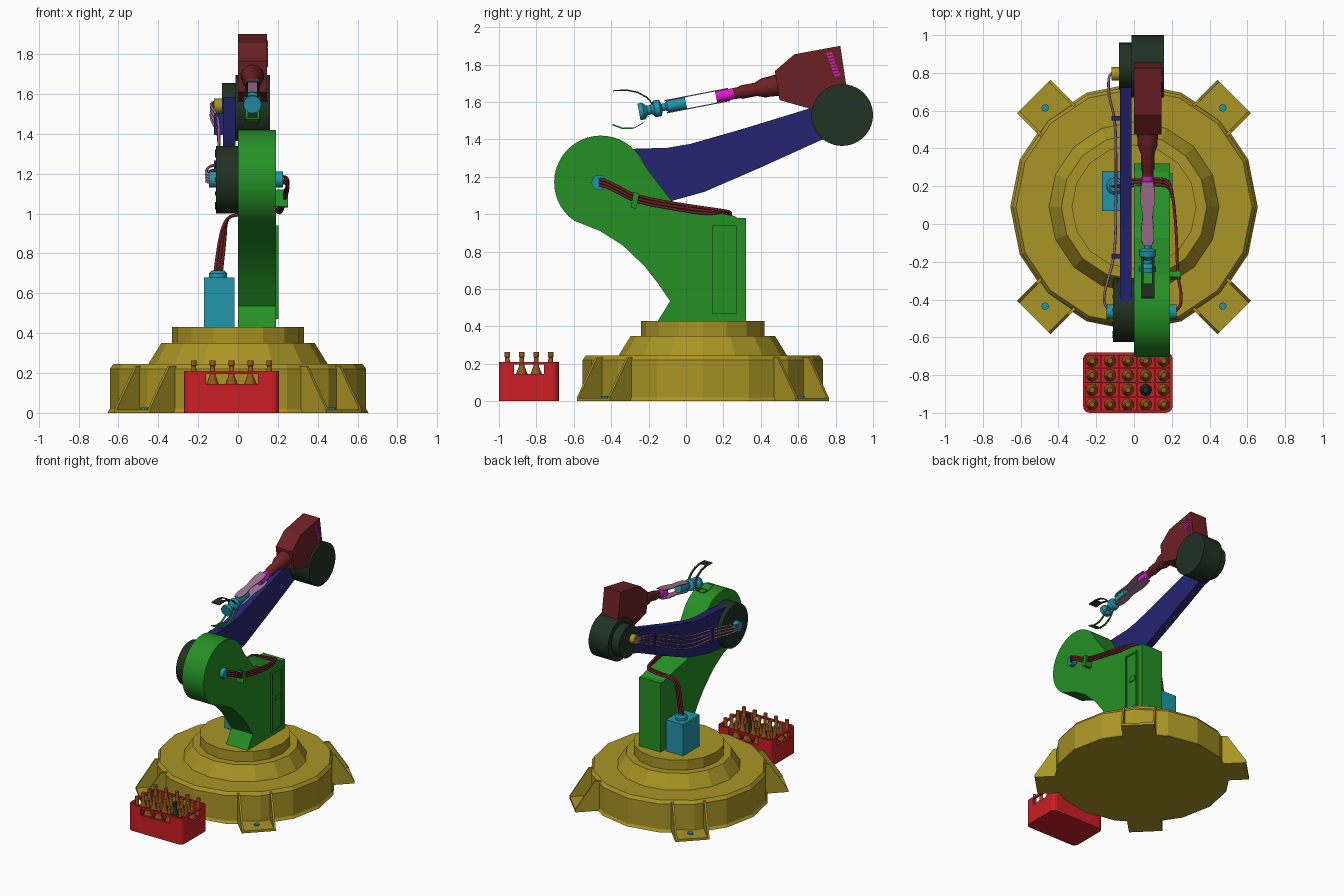
import bpy, bmesh, math
from mathutils import Vector, Matrix

cube = bpy.data.objects.get("Cube")
if cube:
    bpy.data.objects.remove(cube, do_unlink=True)


def material(name, *rgb):
    m = bpy.data.materials.new(name)
    m.use_nodes = True
    m.diffuse_color = (*rgb, 1)
    m.node_tree.nodes["Principled BSDF"].inputs["Base Color"].default_value = (*rgb, 1)
    return m


gold = material("ochre", 0.40, 0.30, 0.018)
green = material("green", 0.018, 0.28, 0.018)
blue = material("navy", 0.018, 0.018, 0.17)
dark = material("dark_green", 0.014, 0.032, 0.016)
maroon = material("maroon", 0.15, 0.015, 0.017)
cyan = material("cyan", 0.015, 0.30, 0.40)
pink = material("mauve", 0.37, 0.17, 0.30)
magenta = material("magenta", 0.72, 0.01, 0.68)
red = material("red", 0.60, 0.013, 0.018)
brown = material("brown", 0.30, 0.10, 0.01)


def finish(name, bm, mat, matrix=None, smooth=0):
    bmesh.ops.recalc_face_normals(bm, faces=bm.faces)
    me = bpy.data.meshes.new(name)
    bm.to_mesh(me)
    bm.free()
    if matrix:
        me.transform(matrix)
    me.materials.append(mat)
    ob = bpy.data.objects.new(name, me)
    bpy.context.collection.objects.link(ob)
    bpy.ops.object.select_all(action="DESELECT")
    ob.select_set(True)
    bpy.context.view_layer.objects.active = ob
    if smooth:
        bpy.ops.object.shade_smooth_by_angle(angle=math.radians(smooth))
    return ob


def frame(u, v, w, origin=(0, 0, 0)):
    m = Matrix((u, v, w)).transposed().to_4x4()
    m.translation = origin
    return m


SIDE = frame((0, 1, 0), (0, 0, 1), (1, 0, 0))   # profile in y,z extruded along x
FLAT = Matrix.Identity(4)                       # profile in x,y extruded along z


def prism(name, pts, lo, hi, mat, matrix=SIDE, smooth=0):
    bm = bmesh.new()
    a = [bm.verts.new((u, v, lo)) for u, v in pts]
    b = [bm.verts.new((u, v, hi)) for u, v in pts]
    bm.faces.new(a[::-1])
    bm.faces.new(b)
    for i in range(len(a)):
        j = (i + 1) % len(a)
        bm.faces.new((a[i], a[j], b[j], b[i]))
    return finish(name, bm, mat, matrix, smooth)


def box(name, x, y, z, mat):
    return prism(name, [(x[0], y[0]), (x[1], y[0]), (x[1], y[1]), (x[0], y[1])], *z, mat, FLAT)


def lathe(name, profile, origin, axis, mat, segs=24, smooth=35):
    bm = bmesh.new()
    rings = [[bm.verts.new((r * math.cos(t * math.tau / segs), r * math.sin(t * math.tau / segs), h))
              for t in range(segs)] for r, h in profile]
    for p, q in zip(rings, rings[1:]):
        for i in range(segs):
            j = (i + 1) % segs
            bm.faces.new((p[i], p[j], q[j], q[i]))
    bm.faces.new(rings[0][::-1])
    bm.faces.new(rings[-1])
    rot = Vector((0, 0, 1)).rotation_difference(Vector(axis)).to_matrix().to_4x4()
    return finish(name, bm, mat, Matrix.Translation(origin) @ rot, smooth)


def disc(name, r, x0, x1, y, z, mat, segs=40):
    return lathe(name, [(r, x0), (r, x1)], (0, y, z), (1, 0, 0), mat, segs)


def cable(name, pts, r, mat):
    cu = bpy.data.curves.new(name, "CURVE")
    cu.dimensions, cu.bevel_depth, cu.bevel_resolution = "3D", r, 1
    sp = cu.splines.new("NURBS")
    sp.points.add(len(pts) - 1)
    for p, co in zip(sp.points, pts):
        p.co = (*co, 1)
    sp.use_endpoint_u, sp.order_u, sp.resolution_u = True, 3, 5
    ob = bpy.data.objects.new(name, cu)
    bpy.context.collection.objects.link(ob)
    bpy.ops.object.select_all(action="DESELECT")
    ob.select_set(True)
    bpy.context.view_layer.objects.active = ob
    bpy.ops.object.convert(target="MESH")
    ob.data.materials.clear()
    ob.data.materials.append(mat)


# Stepped round base with four bracket feet
CY = 0.09
lathe("base", [(.655, 0), (.643, .02), (.643, .22), (.625, .245), (.45, .245), (.385, .35),
               (.33, .35), (.33, .43)], (0, CY, 0), (0, 0, 1), gold, 16, 0)
s = math.sqrt(0.5)
for sx in (-1, 1):
    for sy in (-1, 1):
        d = Vector((sx * s, sy * s, 0))
        up = Vector((0, 0, 1))
        m = frame(d, up, d.cross(up), (sx * .53, CY + sy * .585, 0))
        prism("foot_plate", [(-.25, 0), (0, 0), (0, .018), (-.25, .018)], -.125, .125, gold, m)
        for w in (-.125, .11):
            prism("foot_gusset", [(-.25, 0), (0, 0), (0, .02), (-.14, .235), (-.25, .235)],
                  w, w + .015, gold, m)
        lathe("foot_bolt", [(.02, .018), (.02, .028)], m @ Vector((-.085, 0, 0)), up, cyan, 8)

# Column with round shoulder head
SY, SZ = -.455, 1.17
arc = [(SY + .25 * math.cos(math.radians(a)), SZ + .25 * math.sin(math.radians(a)))
       for a in range(235, 30, -8)]
prism("column", [(-.15, .43), (-.085, .535), (-.15, .63), (-.22, .72), (-.34, .835), (-.46, .91)] + arc
      + [(-.2, 1.23), (-.075, 1.07), (0, 1.04), (.26, .99), (.275, .98), (.32, .98), (.32, .43)],
      0, .19, green, SIDE, 30)
box("door", (.19, .196), (.14, .27), (.47, .94), green)
for y in (.14, .258):
    box("door_stile", (.19, .203), (y, y + .012), (.47, .94), green)
for z in (.47, .928):
    box("door_rail", (.19, .203), (.14, .27), (z, z + .012), green)
box("door_latch", (.19, .203), (.19, .245), (.70, .74), green)

# Control box
box("control_box", (-.17, -.018), (.07, .28), (.43, .68), cyan)
lathe("control_box_plug", [(.045, .68), (.045, .70), (.03, .715)], (-.1, .2, 0), (0, 0, 1), cyan, 16)

# Shoulder, lower arm and elbow
disc("shoulder_disc", .17, -.11, 0, SY, SZ, dark)
for x0, x1 in ((-.145, -.11), (.19, .225)):
    disc("shoulder_plug", .04, x0, x1, SY - .01, SZ, cyan, 16)
prism("lower_arm", [(-.42, 1.33), (-.27, 1.35), (-.1, 1.355), (.02, 1.375), (.3, 1.455), (.66, 1.565),
                    (.85, 1.62), (.85, 1.43), (.72, 1.395), (.4, 1.25), (.1, 1.12), (-.08, 1.07),
                    (-.2, 1.045), (-.4, 1.02)], -.075, -.012, blue, SIDE, 30)
EY, EZ = .835, 1.53
disc("elbow_disc", .165, -.013, .16, EY, EZ, dark)
disc("elbow_hub", .125, -.08, -.013, EY, EZ, dark)
disc("elbow_plug", .036, -.12, -.08, EY - .04, EZ + .01, gold, 16)
for i in range(12):
    a = i * math.tau / 12
    disc("shoulder_bolt", .01, -.115, -.11, SY + .14 * math.cos(a), SZ + .14 * math.sin(a), dark, 6)

# Upper arm housing with louvre
prism("upper_housing", [(.825, 1.9), (.58, 1.855), (.475, 1.765), (.5, 1.61), (.66, 1.565), (.84, 1.52),
                        (.865, 1.6), (.855, 1.7)], 0, .145, maroon)
for i in range(8):
    y, z = .765 + i * .0058, 1.855 - i * .0165
    prism("louvre_slat", [(y - .012, z - .004), (y + .018, z + .002), (y + .016, z + .012),
                          (y - .014, z + .006)], .145, .151, magenta)

# Forearm along a tilted axis
axis = Vector((0, -.982, -.19)).normalized()
start = Vector((.072, .49, 1.69))
side = Vector((1, 0, 0))
normal = side.cross(axis)
if normal.z < 0:
    normal = -normal
lathe("neck", [(.06, -.02), (.053, .05), (.053, .075), (.036, .12), (.036, .2), (.03, .21), (.03, .24)],
      start, axis, maroon, 20)
lathe("wrist_joint", [(.03, .238), (.03, .335)], start, axis, magenta, 16)
half = [(.03, .265), (.04, .33), (.038, .38), (.026, .45), (.035, .54), (.033, .58), (.022, .61)]
outline = [(h, w) for w, h in half] + [(h, -w) for w, h in reversed(half)]
for off in (-.036, .03):
    prism("link_plate", outline, off, off + .006, pink, frame(axis, side, normal, start))
lathe("wrist_block", [(.032, .5), (.032, .6), (.02, .61), (.02, .63), (.045, .64), (.045, .67),
                      (.025, .69), (.025, .71), (.045, .73), (.045, .755)], start, axis, cyan, 16)

# Gripper jaws: two curved rails joined by a tip plate
jaws = {"upper_jaw": (dark, [(-.18, 1.585), (-.21, 1.62), (-.26, 1.648), (-.32, 1.66), (-.39, 1.657)]),
        "lower_jaw": (green, [(-.19, 1.535), (-.23, 1.485), (-.28, 1.457), (-.34, 1.455), (-.395, 1.475)])}
for name, (mat, path) in jaws.items():
    strip = path + [(y + .004, z + .007) for y, z in reversed(path)]
    for x in (.037, .095):
        prism(name + "_rail", strip, x, x + .014, mat)
    tip = path[-2:] + [(y + .004, z + .007) for y, z in reversed(path[-2:])]
    prism(name + "_tip", tip, .037, .109, mat)

# Cables and clips
for i in range(3):
    o = (i - 1) * .016
    cable("power_cable", [(.215, -.465, 1.17 + o), (.25, -.44, 1.17 + o), (.25, -.36, 1.13 + o),
                          (.23, -.27, 1.08 + o), (.225, -.05, 1.04 + o), (.21, .12, 1.015 + o),
                          (.19, .22 + o, 1.015), (.1, .225 + o, 1.0), (0, .22 + o, .995),
                          (-.06, .21 + o, .98), (-.08 + o, .2, .87), (-.1 + o, .2, .7)], .008, maroon)
for i in range(4):
    o = (i - 1.5) * .024
    cable("signal_cable", [(-.13, SY, SZ + o / 2), (-.165, -.43, 1.18 + o / 2), (-.15, -.33, 1.2 + o),
                           (-.1, -.17, 1.21 + o), (-.095, .1, 1.24 + o * 1.4), (-.095, .4, 1.37 + o * 1.4),
                           (-.1, .56, 1.45 + o), (-.135, .68, 1.5 + o), (-.135, .8, 1.54 + o / 2),
                           (-.11, .8, 1.54 + o / 2)], .007, pink)
prism("column_clip", [(-.295, 1.035), (-.265, 1.03), (-.25, 1.11), (-.28, 1.12)], .19, .25, green)
for y, z in ((-.17, 1.21), (.56, 1.45)):
    box("arm_clip", (-.12, -.07), (y - .012, y + .012), (z - .055, z + .055), blue)

# Bottle crate with hand holes
X0, X1, Y0, Y1 = -.27, .205, -1, -.68
R = .035
corners = [(X1 - R, Y1 - R, 0), (X0 + R, Y1 - R, 90), (X0 + R, Y0 + R, 180), (X1 - R, Y0 + R, 270)]
shell = [(x + R * math.cos(math.radians(a + k)), y + R * math.sin(math.radians(a + k)))
         for x, y, a in corners for k in (0, 30, 60, 90)]
crate = prism("crate", shell, 0, .21, red, FLAT)
cutters = [box("cut", (X0 + .016, X1 - .016), (Y0 + .016, Y1 - .016), (.015, .3), red),
           box("cut", (-.16, .1), (-1.1, -.5), (.145, .195), red),
           box("cut", (-.5, .5), (-.92, -.76), (.145, .195), red)]
bpy.context.view_layer.objects.active = crate
for c in cutters:
    mod = crate.modifiers.new("cut", "BOOLEAN")
    mod.operation, mod.solver, mod.object = "DIFFERENCE", "EXACT", c
    bpy.ops.object.modifier_apply(modifier=mod.name)
    bpy.data.objects.remove(c, do_unlink=True)
cols = [-.222 + i * .0947 for i in range(5)]
rows = [-.955 + j * .077 for j in range(4)]
for x in cols[:-1]:
    box("crate_divider", (x + .044, x + .051), (Y0 + .01, Y1 - .01), (.01, .14), red)
for y in rows[:-1]:
    box("crate_divider", (X0 + .01, X1 - .01), (y + .035, y + .042), (.01, .14), red)
for i, x in enumerate(cols):
    for j, y in enumerate(rows):
        lathe("bottle", [(.033, .016), (.033, .14), (.014, .19), (.012, .235), (.015, .237), (.015, .262)],
              (x, y, 0), (0, 0, 1), dark if (i, j) == (3, 1) else brown, 12)
